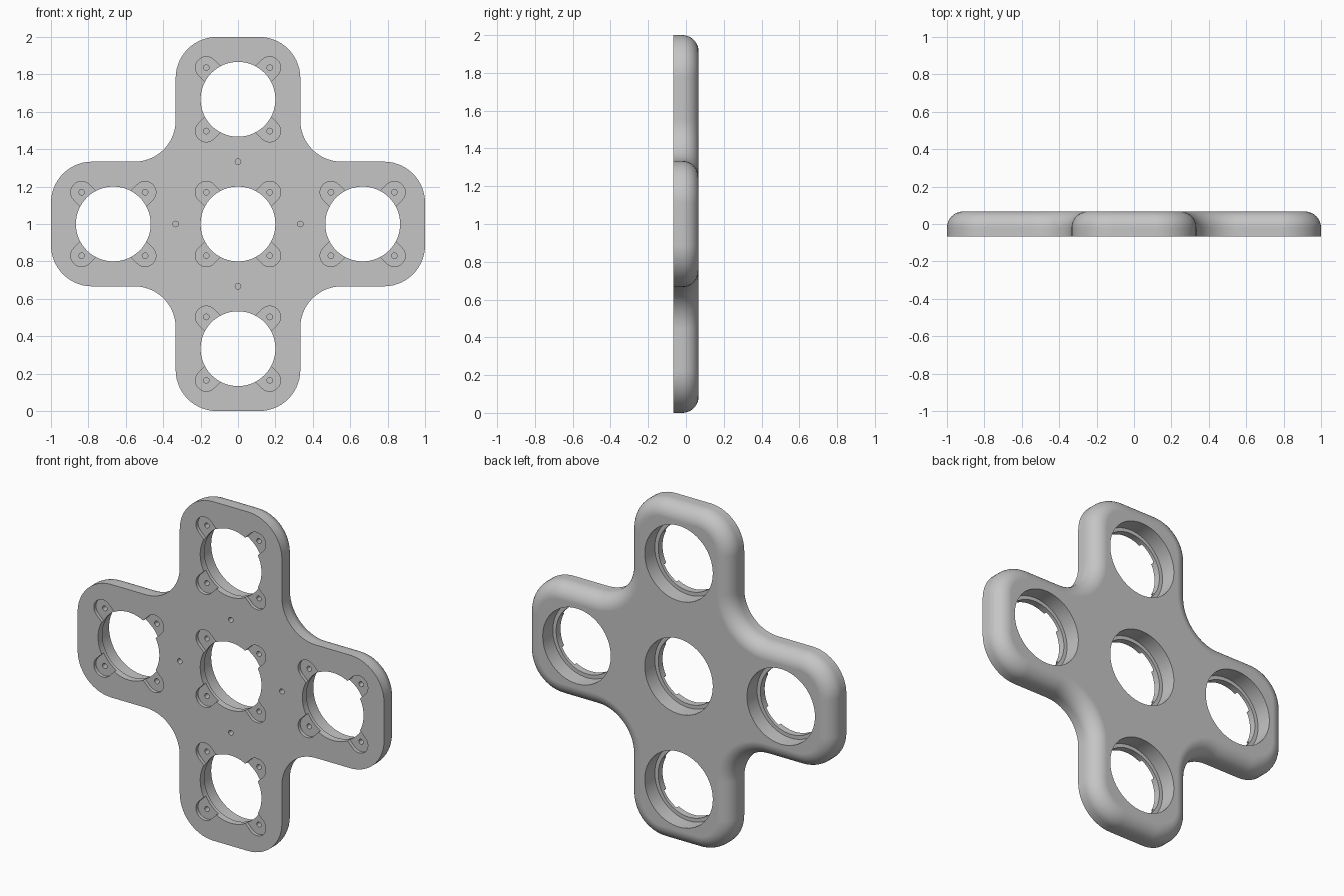
import bpy, bmesh, math
from mathutils import Vector

cube = bpy.data.objects.get("Cube")
if cube:
    bpy.data.objects.remove(cube, do_unlink=True)

THICK, EDGE = 0.134, 0.087          # plate thickness, back edge rounding
FRONT, BACK = -THICK / 2, THICK / 2
ARM, CORNER = 1 / 3, 0.22           # half arm width, corner radius
SPACING = 2 / 3                     # distance between openings

grey = bpy.data.materials.new("plain grey")
grey.use_nodes = True
grey.diffuse_color = (0.56, 0.56, 0.56, 1)
grey.node_tree.nodes["Principled BSDF"].inputs["Base Color"].default_value = grey.diffuse_color


def arc(cx, cz, r, start, end, n=14):
    angles = [math.radians(start + (end - start) * i / n) for i in range(n + 1)]
    return [(cx + r * math.cos(a), cz + r * math.sin(a)) for a in angles]


def cross_outline(inset):
    """Rounded cross, shrunk evenly by inset; one arm turned four times."""
    c, k = 1 - CORNER, ARM - CORNER
    arm = arc(c, -k, CORNER - inset, -90, 0) + arc(c, k, CORNER - inset, 0, 90)
    arm += arc(ARM + CORNER, ARM + CORNER, CORNER + inset, 270, 180)
    pts = []
    for _ in range(4):
        pts += arm
        arm = [(-z, x) for x, z in arm]
    return pts


def loft(name, rings):
    """Solid through rings of (outline, y) from front to back, capped at both ends."""
    bm = bmesh.new()
    loops = [[bm.verts.new((x, y, z + 1)) for x, z in pts] for pts, y in rings]
    for a, b in zip(loops, loops[1:]):
        for i in range(len(a)):
            j = (i + 1) % len(a)
            bm.faces.new((a[i], a[j], b[j], b[i]))
    bm.faces.new(loops[0])
    bm.faces.new(loops[-1][::-1])
    bmesh.ops.recalc_face_normals(bm, faces=bm.faces)
    mesh = bpy.data.meshes.new(name)
    bm.to_mesh(mesh)
    bm.free()
    obj = bpy.data.objects.new(name, mesh)
    bpy.context.collection.objects.link(obj)
    mesh.materials.append(grey)
    return obj


# Plate: flat front, rounded back edge
rings = [(cross_outline(0), FRONT)]
for i in range(11):
    a = math.pi / 2 * i / 10
    rings.append((cross_outline(EDGE * (1 - math.cos(a))), BACK - EDGE + EDGE * math.sin(a)))
plate = loft("cross_plate", rings)
bpy.context.view_layer.objects.active = plate
plate.select_set(True)


def cut(name, pts, y0, y1):
    """Carve an outline out of the plate between two depths."""
    cutter = loft(name, [(pts, y0), (pts, y1)])
    cutter.hide_render = True
    mod = plate.modifiers.new(name, 'BOOLEAN')
    mod.operation, mod.solver, mod.object = 'DIFFERENCE', 'EXACT', cutter
    bpy.ops.object.modifier_apply(modifier=mod.name)
    bpy.data.objects.remove(cutter, do_unlink=True)


def circle(x, z, r, n):
    return arc(x, z, r, 0, 360, n)[:-1]


def lug(cx, cz, angle):
    """Round-ended slot reaching from an opening out to a screw."""
    d = Vector((math.cos(math.radians(angle)), math.sin(math.radians(angle))))
    end, start = d * 0.24, d * 0.12
    side = Vector((-d.y, d.x)) * 0.058
    pts = arc(cx + end.x, cz + end.y, 0.058, angle - 90, angle + 90, 20)
    return pts + [(cx + p.x, cz + p.y) for p in (start + side, start - side)]


# Openings: wide bore at the back, narrower ring and four lug recesses at the front
for cx, cz in [(0, 0), (SPACING, 0), (-SPACING, 0), (0, SPACING), (0, -SPACING)]:
    cut("opening", circle(cx, cz, 0.2, 64), FRONT - 0.1, BACK + 0.1)
    cut("back_bore", circle(cx, cz, 0.222, 64), FRONT + 0.04, BACK + 0.1)
    for angle in (45, 135, 225, 315):
        a = math.radians(angle)
        cut("lug_recess", lug(cx, cz, angle), FRONT - 0.1, FRONT + 0.02)
        cut("lug_screw", circle(cx + 0.24 * math.cos(a), cz + 0.24 * math.sin(a), 0.015, 16),
            FRONT - 0.1, FRONT + 0.08)

# Blind mounting holes between the openings
for x, z in [(ARM, 0), (-ARM, 0), (0, ARM), (0, -ARM)]:
    cut("mount_hole", circle(x, z, 0.015, 16), FRONT - 0.1, FRONT + 0.08)

# Smooth rounding with crisp rims
bpy.ops.object.shade_smooth_by_angle(angle=math.radians(30))
weighted = plate.modifiers.new("even_shading", 'WEIGHTED_NORMAL')
weighted.keep_sharp = True
